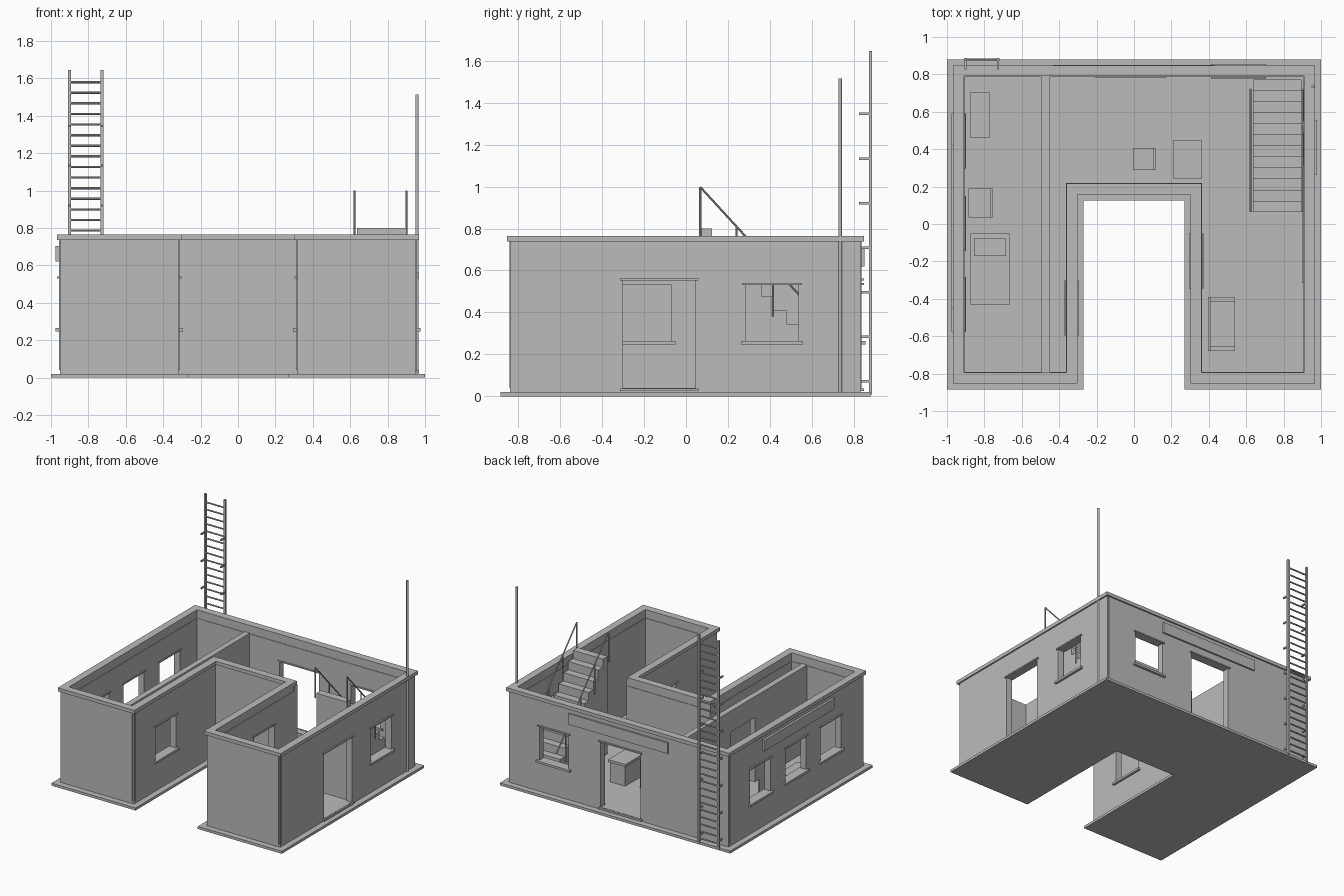
import bpy, bmesh
from mathutils import Vector, Matrix

old = bpy.data.objects.get("Cube")
if old:
    bpy.data.objects.remove(old, do_unlink=True)

grey = bpy.data.materials.new("plain_grey")
grey.use_nodes = True
colour = (0.5, 0.5, 0.5, 1)
grey.diffuse_color = colour
grey.node_tree.nodes["Principled BSDF"].inputs["Base Color"].default_value = colour


def finish(name, bm):
    mesh = bpy.data.meshes.new(name)
    bm.to_mesh(mesh)
    bm.free()
    mesh.materials.append(grey)
    obj = bpy.data.objects.new(name, mesh)
    bpy.context.collection.objects.link(obj)
    return obj


def boxes(name, items):
    """One object from (x0, x1, y0, y1, z0, z1) boxes."""
    bm = bmesh.new()
    for x0, x1, y0, y1, z0, z1 in items:
        size = Vector((abs(x1 - x0), abs(y1 - y0), abs(z1 - z0)))
        mid = Vector((x0 + x1, y0 + y1, z0 + z1)) / 2
        bmesh.ops.create_cube(bm, size=1, matrix=Matrix.Translation(mid) @ Matrix.Diagonal((*size, 1)))
    return finish(name, bm)


def rods(name, items, radius, sides=8):
    """One object from straight rods between pairs of points."""
    bm = bmesh.new()
    for a, b in items:
        a, b = Vector(a), Vector(b)
        turn = (b - a).to_track_quat('Z', 'Y').to_matrix().to_4x4()
        bmesh.ops.create_cone(bm, cap_ends=True, segments=sides, radius1=radius, radius2=radius,
                              depth=(b - a).length, matrix=Matrix.Translation((a + b) / 2) @ turn)
    return finish(name, bm)


def pierced(s, e, z0, z1, holes):
    """Rectangles filling a wall face around its openings."""
    out, at = [], s
    for h0, h1, hz0, hz1 in sorted(holes):
        out += [(at, h0, z0, z1), (h0, h1, z0, hz0), (h0, h1, hz1, z1)]
        at = h1
    return out + [(at, e, z0, z1)]


def window(mid):
    return (mid - 0.127, mid + 0.127, 0.265, 0.53)


def door(a, b):
    return (a, b, 0.038, 0.552)


def wall(name, axis, s, e, face, inward, holes=(), inner=(False, False)):
    """Wall with coping, thin facing panel, sills and lintels."""
    def box(r, d0, d1):
        a, b = face + inward * d0, face + inward * d1
        return (r[0], r[1], a, b, r[2], r[3]) if axis == 'x' else (a, b, r[0], r[1], r[2], r[3])

    def ends(outer, inside):
        return (s + (inside if inner[0] else outer), e - (inside if inner[1] else outer))

    cs, ce = ends(0.015, -0.004)
    ps, pe = ends(0.027, 0.065)
    boxes(name + "_wall", [box(r, 0.015, 0.062) for r in pierced(cs, ce, 0.02, 0.70, holes)]
          + [box((cs, ce, 0.70, 0.74), 0.015, 0.058)])
    boxes(name + "_facing", [box(r, 0.011, 0.015) for r in pierced(ps, pe, 0.04, 0.737, holes)])
    boxes(name + "_coping", [box((s, e, 0.737, 0.765), 0, 0.058)])
    trim = []
    for h0, h1, z0, z1 in holes:
        trim.append(box((h0 - 0.015, h1 + 0.015, z1, z1 + 0.01), 0, 0.068))
        if z0 > 0.1:
            trim.append(box((h0 - 0.02, h1 + 0.02, z0 - 0.017, z0), -0.007, 0.07))
        else:
            trim.append(box((h0 - 0.015, h1 + 0.015, 0.025, z0), 0, 0.068))
    if trim:
        boxes(name + "_trim", trim)


# Ground slab and inner floor, both U-shaped
boxes("base_slab", [(-1, 1, 0.125, 0.88, 0, 0.02),
                    (-1, -0.27, -0.885, 0.125, 0, 0.02), (0.27, 1, -0.885, 0.125, 0, 0.02)])
boxes("inner_floor", [(-0.91, 0.91, 0.21, 0.79, 0.02, 0.034),
                      (-0.91, -0.36, -0.8, 0.21, 0.02, 0.034), (0.36, 0.91, -0.8, 0.21, 0.02, 0.034)])

# Outer walls
wall("left", 'y', -0.853, 0.848, -0.968, 1, [window(0.445), window(0.003), window(-0.43)])
wall("right", 'y', -0.853, 0.848, 0.968, -1, [door(-0.3, 0.045), window(0.41)])
wall("back", 'x', -0.968, 0.968, 0.848, -1, [door(-0.19, 0.155), window(0.56)])
wall("front_left", 'x', -0.968, -0.302, -0.853, 1)
wall("front_right", 'x', 0.302, 0.968, -0.853, 1)
wall("court_left", 'y', -0.853, 0.212, -0.302, -1, [window(-0.45)], (False, True))
wall("court_right", 'y', -0.853, 0.212, 0.302, 1, [window(-0.197)], (False, True))
wall("court_back", 'x', -0.36, 0.36, 0.158, 1, (), (True, True))

# Inner partition with a doorway
boxes("partition", [(-0.495, -0.45, a, b, z0, z1)
                    for a, b, z0, z1 in pierced(-0.795, 0.79, 0.02, 0.705, [(-0.15, 0.15, 0.034, 0.54)])])

# Blank sign boards
boxes("back_sign_board", [(-0.434, 0.43, 0.835, 0.85, 0.62, 0.705)])
boxes("left_sign_board", [(-0.975, -0.955, -0.45, 0.42, 0.62, 0.705)])

# Solid staircase rising towards the front
run, rise = 0.059, 0.065
boxes("staircase", [(0.635, 0.895, 0.065 + i * run, 0.065 + (i + 1) * run, 0.02, 0.8 - i * rise)
                    for i in range(12)])

# Stair railings
rails = []
for x in (0.623, 0.9):
    rails.append(((x, 0.068, 0.998), (x, 0.72, 0.287)))
    for y in (0.068, 0.24, 0.415, 0.6):
        top = 0.998 - (y - 0.068) * 1.09
        rails.append(((x, y, top - 0.24), (x, y, top)))
rods("stair_railing", rails, 0.005)

# Flag pole
rods("pole", [((0.957, 0.735, 0.02), (0.957, 0.735, 1.515))], 0.009, 12)

# Ladder on the back wall
sides = (-0.9, -0.727)
boxes("ladder_rails", [(x - 0.008, x + 0.008, 0.872, 0.887, 0.01, 1.645) for x in sides])
rods("ladder_rungs", [((sides[0], 0.879, 1.58 - i * 0.0567), (sides[1], 0.879, 1.58 - i * 0.0567))
                      for i in range(28)], 0.006)
boxes("ladder_brackets", [(x - 0.005, x + 0.005, 0.825, 0.875, 0.065 + i * 0.2125, 0.077 + i * 0.2125)
                          for x in sides for i in range(7)])


# Furniture
def chair(name, x0, x1, y0, y1):
    legs = [(x, x + 0.014, y, y + 0.014, 0.034, 0.13)
            for x in (x0, x1 - 0.014) for y in (y0, y1 - 0.014)]
    boxes(name, legs + [(x0, x1, y0, y1, 0.13, 0.145), (x1 - 0.014, x1, y0, y1, 0.145, 0.26)])


chair("left_chair", -0.885, -0.757, 0.035, 0.19)
chair("hall_chair", -0.005, 0.115, 0.288, 0.405)
boxes("desk", [(0.22, 0.35, 0.25, 0.44, 0.034, 0.19), (0.212, 0.362, 0.24, 0.45, 0.19, 0.21)])
boxes("cabinet", [(-0.875, -0.772, 0.46, 0.702, 0.034, 0.21)])
boxes("bed", [(-0.873, -0.665, -0.43, -0.05, 0.034, 0.13)])
boxes("pillow", [(-0.852, -0.687, -0.17, -0.075, 0.13, 0.15)])
boxes("bench", [(0.4, 0.54, -0.68, -0.39, 0.034, 0.13), (0.395, 0.41, -0.68, -0.39, 0.13, 0.25),
                (0.41, 0.54, -0.68, -0.655, 0.13, 0.18), (0.41, 0.54, -0.415, -0.39, 0.13, 0.18)])
